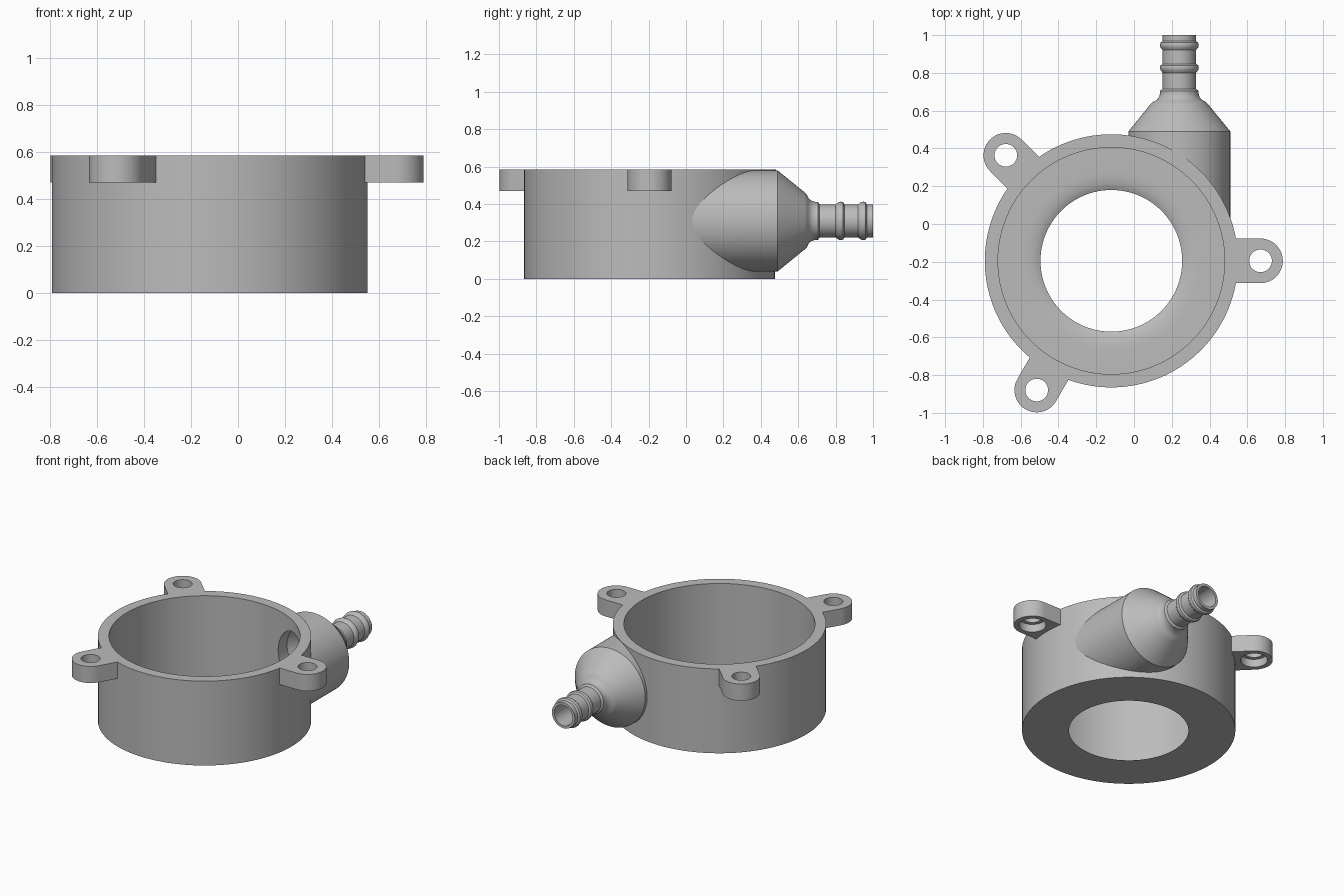
import bpy, bmesh
from math import pi, radians
from mathutils import Matrix, Vector

if "Cube" in bpy.data.objects:
    bpy.data.objects.remove(bpy.data.objects["Cube"], do_unlink=True)

CENTER = Vector((-0.12, -0.195, 0))
HEIGHT = 0.585

grey = bpy.data.materials.new("plain_grey")
grey.use_nodes = True
grey.diffuse_color = (0.5, 0.5, 0.5, 1)
grey.node_tree.nodes["Principled BSDF"].inputs["Base Color"].default_value = (0.5, 0.5, 0.5, 1)


def finish(name, bm, matrix):
    """Turn a bmesh into a placed object."""
    bmesh.ops.remove_doubles(bm, verts=bm.verts, dist=1e-5)
    bmesh.ops.recalc_face_normals(bm, faces=bm.faces)
    bm.transform(matrix)
    mesh = bpy.data.meshes.new(name)
    bm.to_mesh(mesh)
    bm.free()
    mesh.materials.append(grey)
    obj = bpy.data.objects.new(name, mesh)
    bpy.context.collection.objects.link(obj)
    return obj


def revolve(name, profile, matrix, steps=96):
    """Spin a closed (radius, height) loop around the local z axis."""
    bm = bmesh.new()
    verts = [bm.verts.new((r, 0, z)) for r, z in profile]
    edges = [bm.edges.new((verts[i - 1], verts[i])) for i in range(len(verts))]
    bmesh.ops.spin(bm, geom=verts + edges, cent=(0, 0, 0), axis=(0, 0, 1),
                   angle=2 * pi, steps=steps, use_merge=True)
    bmesh.ops.dissolve_degenerate(bm, edges=bm.edges, dist=1e-6)
    return finish(name, bm, matrix)


def cylinder(name, radius, low, high, matrix, sides=96):
    bm = bmesh.new()
    bmesh.ops.create_cone(bm, cap_ends=True, segments=sides, radius1=radius, radius2=radius,
                          depth=high - low, matrix=Matrix.Translation((0, 0, (low + high) / 2)))
    return finish(name, bm, matrix)


def activate(obj):
    bpy.ops.object.select_all(action="DESELECT")
    obj.select_set(True)
    bpy.context.view_layer.objects.active = obj


def cut(obj, cutter):
    """Subtract a cutter, then discard it."""
    cutter.hide_render = True
    mod = obj.modifiers.new("cut", "BOOLEAN")
    mod.operation, mod.solver, mod.object = "DIFFERENCE", "EXACT", cutter
    activate(obj)
    bpy.ops.object.modifier_apply(modifier=mod.name)
    bpy.data.objects.remove(cutter, do_unlink=True)


def smooth(obj):
    activate(obj)
    bpy.ops.object.shade_smooth_by_angle(angle=radians(30))


ring_place = Matrix.Translation(CENTER)
# Local z becomes the world y direction along the inlet axis
inlet_place = Matrix.Translation((0.24, 0, 0.31)) @ Matrix.Rotation(-pi / 2, 4, "X")

# Round chamber with a thin floor that rolls over into the central opening
ring = revolve("chamber_ring", [
    (0.375, 0), (0.67, 0), (0.67, HEIGHT), (0.6, HEIGHT), (0.6, 0.022),
    (0.47, 0.022), (0.44, 0.02), (0.41, 0.015), (0.39, 0.008)], ring_place, 128)
cut(ring, cylinder("bore_cutter", 0.2, -0.15, 0.6, inlet_place))
smooth(ring)

# Tangential inlet: wide body, cone, rounded shoulder and hose barbs
outer = [(0.27, -0.1), (0.27, 0.49), (0.152, 0.635), (0.142, 0.645), (0.122, 0.655),
         (0.108, 0.67), (0.102, 0.69), (0.102, 0.705), (0.088, 0.715)]
for barb in (0.83, 0.95):
    outer += [(0.088, barb - 0.03), (0.1, barb - 0.015), (0.103, barb),
              (0.1, barb + 0.01), (0.088, barb + 0.018)]
outer += [(0.088, 1.0)]
inner = [(0.07, 1.0), (0.07, 0.66), (0.2, 0.48), (0.2, -0.1)]
nozzle = revolve("inlet_nozzle", outer + inner, inlet_place)
cut(nozzle, cylinder("chamber_cutter", 0.665, -0.1, 0.8, ring_place, 128))
smooth(nozzle)

# Three mounting lugs with counterbored screw holes
for side, angle in (("left", 0), ("back", 135), ("front", 240)):
    place = ring_place @ Matrix.Rotation(radians(angle), 4, "Z")
    hole_place = place @ Matrix.Translation((0.79, 0, 0))
    bm = bmesh.new()
    arc = [Matrix.Rotation(-pi / 2 + pi * i / 24, 3, "Z") @ Vector((0.118, 0, 0)) for i in range(25)]
    outline = [(0.55, -0.118)] + [(0.79 + p.x, p.y) for p in arc] + [(0.55, 0.118)]
    face = bm.faces.new([bm.verts.new((x, y, 0.47)) for x, y in outline])
    top = bmesh.ops.extrude_face_region(bm, geom=[face])["geom"]
    bmesh.ops.translate(bm, vec=(0, 0, HEIGHT - 0.47),
                        verts=[v for v in top if isinstance(v, bmesh.types.BMVert)])
    lug = finish(side + "_mounting_lug", bm, place)
    cut(lug, cylinder("chamber_cutter", 0.665, 0.3, 0.8, ring_place, 128))
    cut(lug, cylinder("hole_cutter", 0.06, 0.3, 0.8, hole_place, 48))
    cut(lug, cylinder("counterbore_cutter", 0.085, 0.3, 0.525, hole_place, 48))
    smooth(lug)
